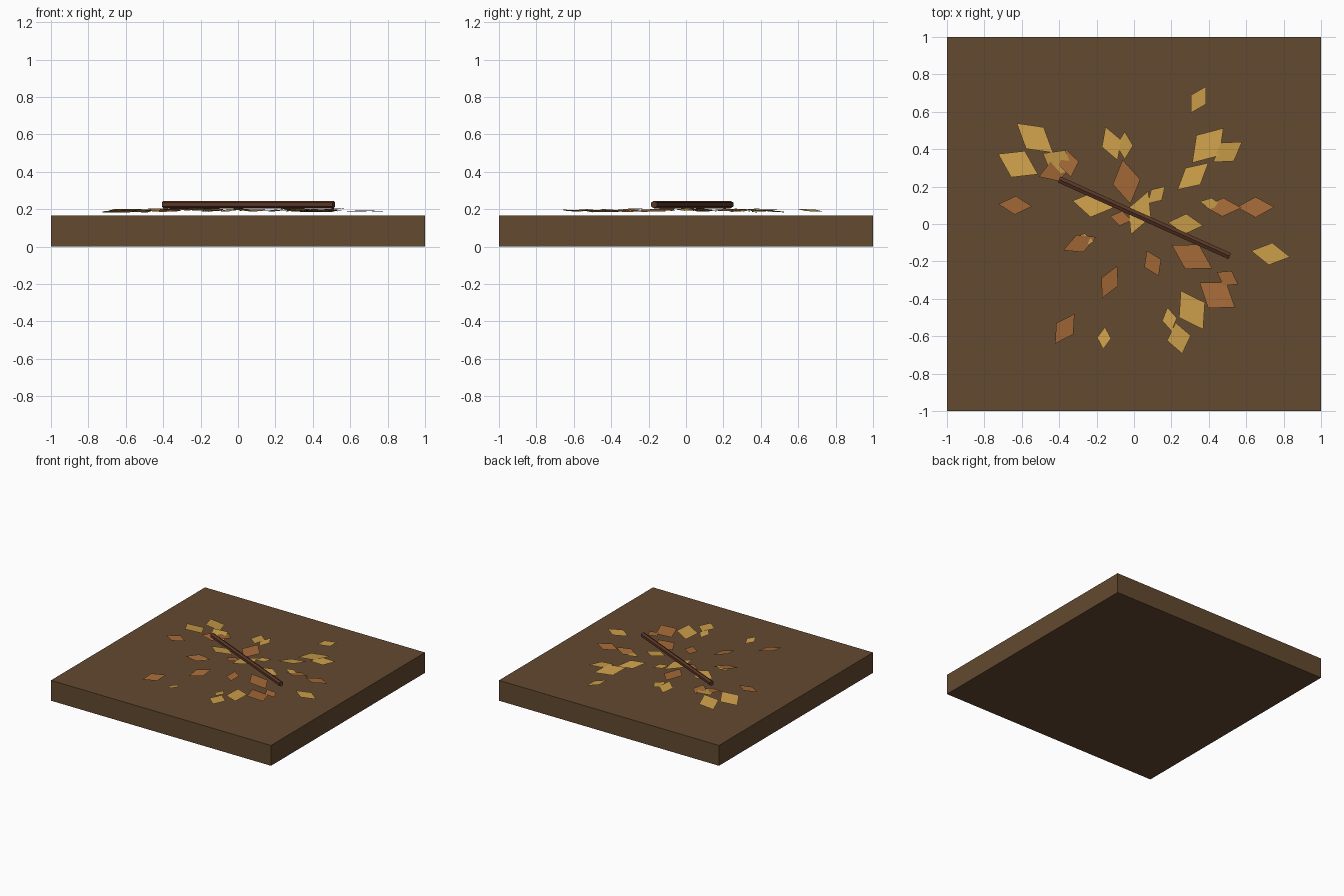
import bpy, math, random
from mathutils import Vector, Matrix

random.seed(4)


def material(name, rgb):
    m = bpy.data.materials.new(name)
    m.diffuse_color = (*rgb, 1)
    return m


soil = material("soil", (0.125, 0.067, 0.029))
bark = material("bark", (0.105, 0.038, 0.02))
gold = material("gold_leaf", (0.60, 0.34, 0.068))
rust = material("rust_leaf", (0.38, 0.145, 0.04))

# Ground slab
H = 0.167
bpy.ops.mesh.primitive_cube_add(size=1, location=(0, 0, H / 2))
slab = bpy.context.object
slab.name = "ground_slab"
slab.scale = (2, 2, H)
slab.data.materials.append(soil)

# Twig lying across the leaves
a, b = Vector((-0.40, 0.238, 0.225)), Vector((0.512, -0.172, 0.225))
bpy.ops.mesh.primitive_cylinder_add(vertices=6, radius=0.02, depth=(b - a).length,
                                    location=(a + b) / 2)
twig = bpy.context.object
twig.name = "twig"
twig.rotation_euler = (b - a).to_track_quat('Z', 'Y').to_euler()
twig.data.materials.append(bark)


# Fallen leaves: x, y, length, width, heading in degrees
def leaves(name, table, mat):
    verts, faces = [], []
    for x, y, length, width, heading in table:
        tilt = Matrix.Rotation(math.radians(random.uniform(-6, 6)), 4, 'Y')
        roll = Matrix.Rotation(math.radians(random.uniform(-8, 8)), 4, 'X')
        turn = Matrix.Rotation(math.radians(heading), 4, 'Z')
        z = 0.199 - 0.01 * math.hypot(x, y) + random.uniform(-0.003, 0.004)
        n = len(verts)
        for u, v in ((-1, 0), (0, -1), (1, 0), (0, 1)):
            p = turn @ tilt @ roll @ Vector((u * length / 2, v * width / 2, 0))
            verts.append(p + Vector((x, y, z)))
        faces.append((n, n + 1, n + 2, n + 3))
    mesh = bpy.data.meshes.new(name)
    mesh.from_pydata(verts, [], faces)
    mesh.materials.append(mat)
    bpy.context.collection.objects.link(bpy.data.objects.new(name, mesh))


leaves("gold_leaves", [
    (-0.53, 0.46, .25, .15, -39), (-0.62, 0.32, .24, .16, -27),
    (-0.405, 0.33, .19, .15, -30), (-0.12, 0.43, .19, .11, -70),
    (-0.05, 0.42, .15, .09, 90), (0.345, 0.665, .165, .095, 60),
    (0.395, 0.42, .25, .165, 48), (0.50, 0.385, .19, .12, 35),
    (0.315, 0.255, .22, .12, 41), (0.12, 0.155, .13, .08, 45),
    (-0.22, 0.105, .22, .14, -10), (0.03, 0.06, .25, .13, 68),
    (0.275, 0.0, .19, .11, -5), (0.41, 0.11, .12, .06, -10),
    (0.73, -0.16, .21, .12, -9), (0.31, -0.46, .24, .16, -60),
    (0.19, -0.51, .13, .08, -80), (0.24, -0.61, .17, .13, -78),
    (-0.16, -0.61, .12, .075, 85), (-0.27, -0.085, .12, .07, -10),
], gold)

leaves("rust_leaves", [
    (-0.635, 0.10, .18, .10, -4), (-0.42, 0.285, .19, .12, 20),
    (-0.35, 0.325, .15, .11, -80), (-0.04, 0.225, .24, .15, -80),
    (-0.07, 0.03, .12, .08, -10), (-0.29, -0.105, .19, .10, 22),
    (0.10, -0.21, .15, .10, -65), (-0.13, -0.31, .19, .10, 65),
    (-0.37, -0.56, .19, .11, 57), (0.31, -0.175, .25, .15, -30),
    (0.445, -0.38, .23, .17, -35), (0.50, -0.29, .13, .09, -30),
    (0.475, 0.09, .20, .10, -2), (0.65, 0.09, .20, .11, 0),
], rust)
